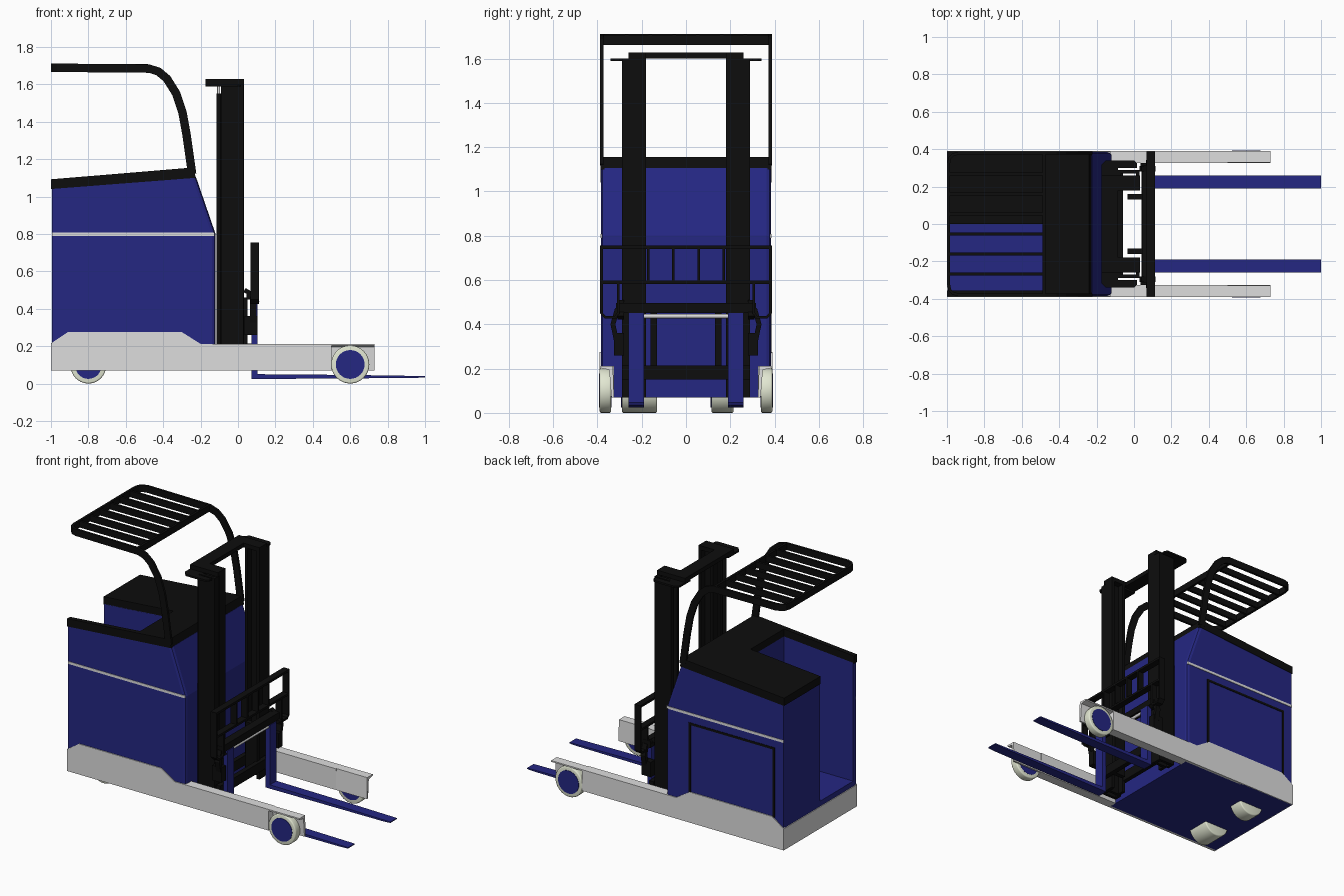
import bpy, bmesh, math
from mathutils import Vector

if "Cube" in bpy.data.objects:
    bpy.data.objects.remove(bpy.data.objects["Cube"])


def material(name, rgb):
    m = bpy.data.materials.new(name)
    m.diffuse_color = (*rgb, 1)
    m.use_nodes = True
    m.node_tree.nodes["Principled BSDF"].inputs["Base Color"].default_value = m.diffuse_color
    return m


BLUE = material("blue paint", (0.018, 0.020, 0.225))
BLACK = material("black steel", (0.004, 0.004, 0.004))
GREY = material("light grey paint", (0.73, 0.73, 0.73))
TYRE = material("cream tyre", (0.78, 0.82, 0.66))


def finish(name, bm, mat):
    bmesh.ops.recalc_face_normals(bm, faces=bm.faces)
    me = bpy.data.meshes.new(name)
    bm.to_mesh(me)
    bm.free()
    me.materials.append(mat)
    ob = bpy.data.objects.new(name, me)
    bpy.context.collection.objects.link(ob)
    return ob


def prism(name, poly, a, b, axis, mat, bevel=None):
    """Extrude a 2D outline from a to b along an axis."""
    put = {'x': lambda p, t: (t, p[0], p[1]),
           'y': lambda p, t: (p[0], t, p[1]),
           'z': lambda p, t: (p[0], p[1], t)}[axis]
    bm = bmesh.new()
    lo = [bm.verts.new(put(p, a)) for p in poly]
    hi = [bm.verts.new(put(p, b)) for p in poly]
    bm.faces.new(lo)
    bm.faces.new(hi)
    n = len(poly)
    for i in range(n):
        j = (i + 1) % n
        bm.faces.new((lo[i], lo[j], hi[j], hi[i]))
    if bevel:
        edges = [e for e in bm.edges if bevel(*[v.co for v in e.verts])]
        bmesh.ops.bevel(bm, geom=edges, offset=0.02, segments=2, affect='EDGES', profile=0.5)
    return finish(name, bm, mat)


def box(name, x, y, z, mat):
    y = sorted(y)
    return prism(name, [(x[0], z[0]), (x[1], z[0]), (x[1], z[1]), (x[0], z[1])], y[0], y[1], 'y', mat)


def ribbon(pts, w):
    """Outline of a strip of width w along a 2D path."""
    left, right = [], []
    for i, p in enumerate(pts):
        p = Vector(p)
        d = (Vector(pts[min(i + 1, len(pts) - 1)]) - Vector(pts[max(i - 1, 0)])).normalized()
        n = Vector((-d.y, d.x)) * w / 2
        left.append(tuple(p + n))
        right.append(tuple(p - n))
    return left + right[::-1]


def cylinder(name, c, r, length, axis, mat, bevel=0.0, sides=32):
    bpy.ops.mesh.primitive_cylinder_add(vertices=sides, radius=r, depth=length, location=c,
                                        rotation=(math.pi / 2, 0, 0) if axis == 'y' else (0, 0, 0))
    ob = bpy.context.object
    ob.name = name
    ob.data.materials.append(mat)
    if bevel:
        m = ob.modifiers.new("round", 'BEVEL')
        m.width, m.segments, m.limit_method = bevel, 3, 'ANGLE'
        bpy.ops.object.modifier_apply(modifier=m.name)
    bpy.ops.object.shade_smooth_by_angle(angle=math.radians(35))
    return ob


# Body shell and black top, both opened by the operator bay
def front_edge(a, b):
    return min(a.x, b.x) > -0.3 and abs(a.y - b.y) < 1e-4


body = prism("body_shell", [(-0.995, 0.07), (-0.12, 0.07), (-0.12, 0.8), (-0.225, 1.105), (-0.995, 1.045)],
             -0.384, 0.384, 'y', BLUE, front_edge)
cap = prism("body_top", [(-1, 1.04), (-0.225, 1.1), (-0.24, 1.155), (-1, 1.092)], -0.387, 0.387, 'y', BLACK)
cutter = box("bay_cutter", (-1.2, -0.48), (-0.355, 0.0), (0.25, 2), BLUE)
cutter.hide_render = True
for ob in (body, cap):
    m = ob.modifiers.new("bay", 'BOOLEAN')
    m.operation, m.object, m.solver = 'DIFFERENCE', cutter, 'EXACT'
    bpy.context.view_layer.objects.active = ob
    bpy.ops.object.modifier_apply(modifier=m.name)
bpy.data.objects.remove(cutter)

# Rear skirt and black door seam on the back side
box("rear_skirt", (-1, -0.985), (-0.388, 0.388), (0.07, 0.215), GREY)
box("door_seam_top", (-0.93, -0.29), (0.38, 0.387), (0.725, 0.74), BLACK)
for x in (-0.93, -0.305):
    box("door_seam_side", (x, x + 0.015), (0.38, 0.387), (0.27, 0.74), BLACK)

for s in (-1, 1):
    # Side skirts, stripes and straddle legs
    prism("side_skirt", [(-1, 0.07), (-0.12, 0.07), (-0.12, 0.212), (-0.2, 0.212), (-0.3, 0.275),
                         (-0.91, 0.275), (-1, 0.215)], s * 0.372, s * 0.39, 'y', GREY)
    box("side_stripe", (-0.995, -0.125), (s * 0.38, s * 0.387), (0.79, 0.807), GREY)
    box("leg", (-0.12, 0.5), (s * 0.325, s * 0.39), (0.07, 0.212), GREY)
    prism("leg_end", [(s * 0.325, 0.07), (s * 0.337, 0.07), (s * 0.347, 0.195), (s * 0.39, 0.203),
                      (s * 0.39, 0.212), (s * 0.33, 0.212)], 0.5, 0.73, 'x', GREY)

    # Load wheels
    cylinder("load_wheel", (0.6, s * 0.364, 0.102), 0.102, 0.052, 'y', TYRE, 0.008)
    cylinder("load_wheel_hub", (0.6, s * 0.365, 0.102), 0.077, 0.055, 'y', BLUE)

    # Overhead guard side bars
    path = [(-0.245, 1.12), (-0.275, 1.33), (-0.297, 1.45), (-0.33, 1.55), (-0.38, 1.63),
            (-0.425, 1.668), (-0.475, 1.684), (-0.94, 1.688)]
    prism("guard_side_bar", ribbon(path, 0.045), s * 0.372, s * 0.388, 'y', BLACK)

    # Mast channels, outer and inner
    for nm, w, f, x0, x1 in (("outer", 0.29, 0.235, -0.09, 0.03), ("inner", 0.242, 0.18, -0.075, 0.033)):
        t = 0.02
        prism(nm + "_mast_channel",
              [(x0, s * w), (x1, s * w), (x1, s * f), (x1 - t, s * f), (x1 - t, s * (w - t)),
               (x0 + t, s * (w - t)), (x0 + t, s * f), (x0, s * f)], 0.07, 1.6, 'z', BLACK)

    # Lift cylinders
    cylinder("lift_cylinder", (-0.103, s * 0.26, 0.83), 0.012, 1.44, 'z', BLACK, sides=16)
    cylinder("lift_rod", (-0.103, s * 0.26, 1.57), 0.008, 0.05, 'z', GREY, sides=16)

    # Mast head plates
    prism("mast_head_plate", [(-0.175, s * 0.2), (-0.175, s * 0.315), (-0.15, s * 0.34), (0.0, s * 0.34),
                              (0.015, s * 0.325), (0.015, s * 0.3), (-0.085, s * 0.3), (-0.085, s * 0.2)],
          1.588, 1.6, 'z', BLACK)
    box("mast_head_arm", (-0.09, 0.033), (s * 0.18, s * 0.26), (1.6, 1.628), BLACK)

    # Carriage side plates and brackets
    box("carriage_plate", (-0.035, 0.05), (s * 0.13, s * 0.16), (0.15, 0.46), BLACK)
    box("carriage_bracket", (0.035, 0.105), (s * 0.28, s * 0.325), (0.26, 0.36), BLACK)
    prism("carriage_brace", ribbon([(s * 0.31, 0.47), (s * 0.33, 0.4), (s * 0.315, 0.33)], 0.022),
          0.065, 0.1, 'x', BLACK)
    prism("backrest_brace", ribbon([(0.035, 0.5), (0.06, 0.485), (0.105, 0.43)], 0.025),
          s * 0.28, s * 0.31, 'y', BLACK)

    # Backrest lower loops
    prism("backrest_loop", ribbon([(s * 0.306, 0.59), (s * 0.306, 0.45), (s * 0.32, 0.432),
                                   (s * 0.365, 0.432), (s * 0.382, 0.45), (s * 0.382, 0.75)], 0.013),
          0.068, 0.112, 'x', BLACK)

    # Forks
    prism("fork", [(0.073, 0.024), (0.95, 0.03), (1, 0.033), (1, 0.04), (0.6, 0.046), (0.105, 0.05),
                   (0.105, 0.45), (0.073, 0.45)], s * 0.19, s * 0.26, 'y', BLUE)

# Drive wheel and caster under the body
for nm, y, w in (("drive_wheel", -0.21, 0.16), ("caster_wheel", 0.165, 0.1)):
    cylinder(nm, (-0.8, y, 0.095), 0.095, w, 'y', TYRE, 0.008)
    cylinder(nm + "_hub", (-0.8, y - w / 2, 0.095), 0.07, 0.008, 'y', BLUE)

# Overhead guard rear loop, front bar and slats
prism("guard_rear_bar", ribbon([(-0.93, -0.38), (-0.965, -0.372), (-0.985, -0.352), (-0.992, -0.32),
                                (-0.992, 0.32), (-0.985, 0.352), (-0.965, 0.372), (-0.93, 0.38)], 0.016),
      1.666, 1.71, 'z', BLACK)
box("guard_front_bar", (-0.49, -0.474), (-0.38, 0.38), (1.662, 1.706), BLACK)
for i in range(6):
    y = -0.2675 + i * 0.107
    box("guard_slat", (-0.99, -0.48), (y - 0.008, y + 0.008), (1.666, 1.708), BLACK)

# Mast cross members
box("mast_head_bar", (-0.175, -0.085), (-0.26, 0.26), (1.6, 1.628), BLACK)
box("mast_foot_bar", (-0.09, -0.06), (-0.29, 0.29), (0.15, 0.215), BLACK)

# Carriage bars, shaft and backrest rails
box("carriage_upper_bar", (0.045, 0.1), (-0.315, 0.315), (0.45, 0.496), BLACK)
box("carriage_lower_bar", (0.04, 0.072), (-0.29, 0.29), (0.15, 0.215), BLACK)
shaft = cylinder("fork_shaft", (0.088, 0, 0.437), 0.01, 0.4, 'y', GREY, sides=16)
box("backrest_top_rail", (0.068, 0.112), (-0.388, 0.388), (0.74, 0.755), BLACK)
box("backrest_mid_rail", (0.068, 0.112), (-0.388, 0.388), (0.583, 0.597), BLACK)
for y in (-0.17, -0.057, 0.057, 0.17):
    box("backrest_bar", (0.068, 0.112), (y - 0.006, y + 0.006), (0.59, 0.745), BLACK)
